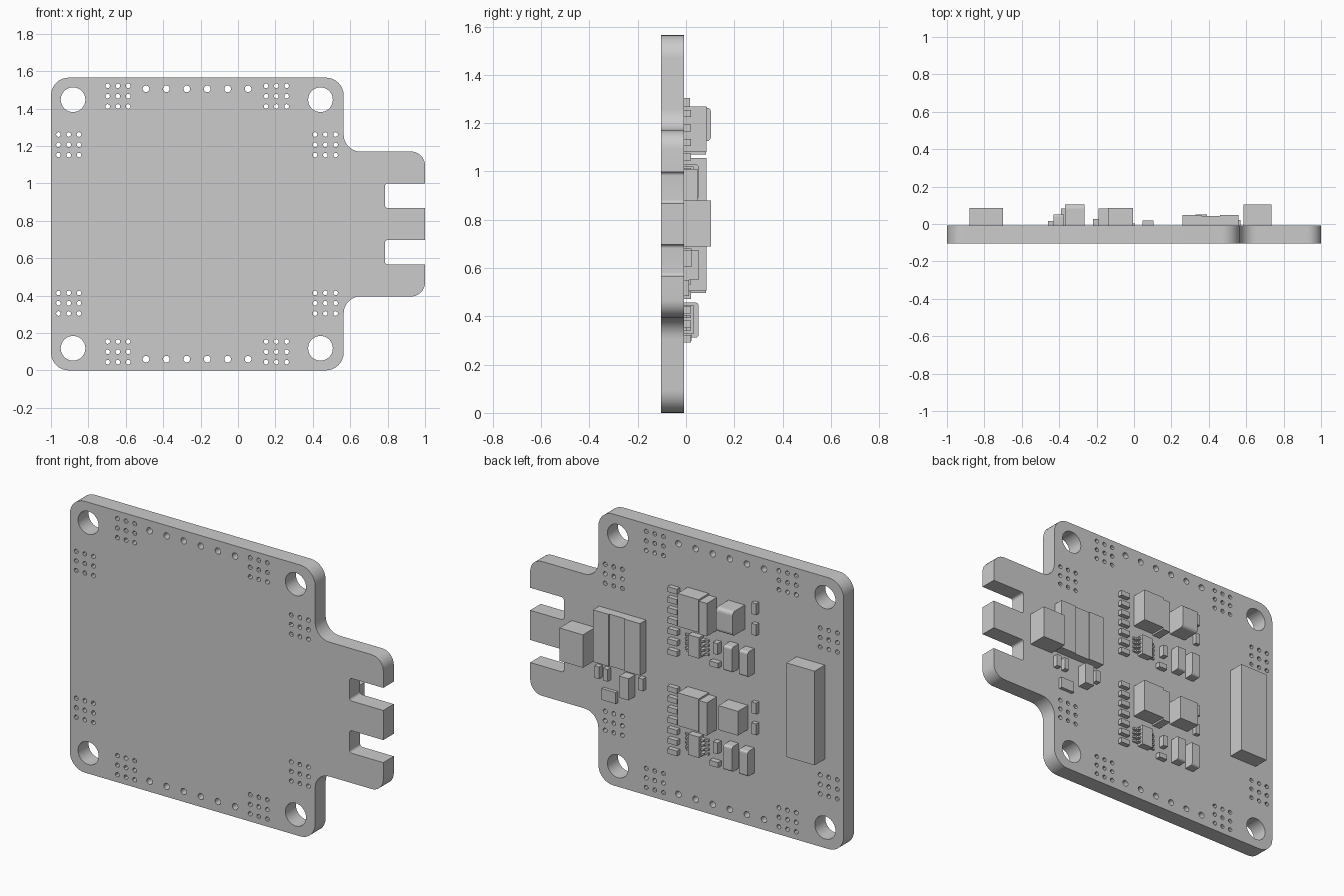
import bpy
import math
from mathutils import Vector

if "Cube" in bpy.data.objects:
    bpy.data.objects.remove(bpy.data.objects["Cube"])

BACK = -0.008      # mounting surface of the board
FRONT = -0.104
MID = 0.7825       # mirror height of the board
STEP = 0.573       # spacing of the two repeated circuits

grey = bpy.data.materials.new("plain_grey")
grey.use_nodes = True
grey.diffuse_color = (0.6, 0.6, 0.6, 1)
grey.node_tree.nodes["Principled BSDF"].inputs["Base Color"].default_value = (0.6, 0.6, 0.6, 1)


def box(name, x0, x1, z0, z1, height, base=0.0, bevel=0.0):
    """Block standing on the back of the board."""
    bpy.ops.mesh.primitive_cube_add(size=1)
    ob = bpy.context.object
    ob.name = name
    size = Vector((x1 - x0, height - base, z1 - z0))
    mid = Vector(((x0 + x1) / 2, BACK + (height + base) / 2, (z0 + z1) / 2))
    for v in ob.data.vertices:
        v.co = v.co * size + mid
    ob.data.materials.append(grey)
    if bevel:
        # round only the outer edges that run along x
        weight = ob.data.attributes.new("bevel_weight_edge", "FLOAT", "EDGE")
        for e in ob.data.edges:
            a, b = (ob.data.vertices[i].co for i in e.vertices)
            weight.data[e.index].value = float(min(a.y, b.y) > mid.y and abs(a.x - b.x) > 0.01)
        mod = ob.modifiers.new("outer_bevel", "BEVEL")
        mod.limit_method = "WEIGHT"
        mod.width = bevel
        mod.segments = 3
    return ob


def rounded(corners, steps=8):
    """Outline with each corner (x, z, radius) of a right-angled shape rounded."""
    pts = []
    for i, (x, z, r) in enumerate(corners):
        c = Vector((x, z))
        if not r:
            pts.append(c)
            continue
        u = (Vector(corners[i - 1][:2]) - c).normalized() * r
        w = (Vector(corners[(i + 1) % len(corners)][:2]) - c).normalized() * r
        for k in range(steps + 1):
            t = math.pi / 2 * k / steps
            pts.append(c + u * (1 - math.sin(t)) + w * (1 - math.cos(t)))
    return pts


def circle(x, z, r, n):
    return [Vector((x + r * math.cos(2 * math.pi * k / n), z + r * math.sin(2 * math.pi * k / n)))
            for k in range(n)]


# Board outline: lower half, mirrored upwards
lower = [(-1, 0, 0.095), (0.565, 0, 0.095), (0.565, 0.395, 0.09), (1, 0.395, 0.075),
         (1, 0.567, 0), (0.785, 0.567, 0.015), (0.785, 0.697, 0.015), (1, 0.697, 0)]
upper = [(x, 2 * MID - z, r) for x, z, r in reversed(lower)]
loops = [rounded(lower + upper)]

# Holes: mounting holes, a row of pads and blocks of nine vias, top and bottom
for flip in (False, True):
    holes = [(x, 1.447, 0.066, 32) for x in (-0.882, 0.441)]
    holes += [(-0.492 + 0.1092 * i, 1.505, 0.018, 16) for i in range(6)]
    for cx, cz in ((-0.642, 1.466), (0.205, 1.466), (-0.905, 1.206), (0.467, 1.206)):
        holes += [(cx + 0.055 * i, cz + 0.055 * j, 0.0125, 12)
                  for i in (-1, 0, 1) for j in (-1, 0, 1)]
    loops += [circle(x, 2 * MID - z if flip else z, r, n) for x, z, r, n in holes]

curve = bpy.data.curves.new("board_outline", "CURVE")
curve.dimensions = "2D"
curve.fill_mode = "BOTH"
curve.extrude = (BACK - FRONT) / 2
for loop in loops:
    spline = curve.splines.new("POLY")
    spline.points.add(len(loop) - 1)
    for p, c in zip(spline.points, loop):
        p.co = (c.x, c.y, 0, 1)
    spline.use_cyclic_u = True
curve.materials.append(grey)
board = bpy.data.objects.new("board", curve)
bpy.context.collection.objects.link(board)
board.location.y = (BACK + FRONT) / 2
board.rotation_euler.x = math.pi / 2
bpy.ops.object.select_all(action="DESELECT")
board.select_set(True)
bpy.context.view_layer.objects.active = board
bpy.ops.object.convert(target="MESH")
bpy.ops.object.shade_smooth_by_angle(angle=math.radians(30))

# Large single parts
box("long_connector", -0.88, -0.70, 0.512, 1.055, 0.093)
box("tall_block", 0.585, 0.735, 0.69, 0.88, 0.112)
box("wide_chip_left", 0.46, 0.56, 0.71, 1.01, 0.056)
box("wide_chip_middle", 0.36, 0.46, 0.71, 1.01, 0.05)
box("wide_chip_right", 0.26, 0.36, 0.71, 1.01, 0.056)

# Small parts near the tab
box("small_part_a", 0.54, 0.57, 0.605, 0.675, 0.03)
box("small_part_b", 0.485, 0.515, 0.605, 0.675, 0.03)
box("flat_part", 0.44, 0.53, 0.485, 0.55, 0.02)
box("square_part", 0.33, 0.39, 0.55, 0.675, 0.06)
box("small_part_c", 0.26, 0.29, 0.61, 0.68, 0.03)

# Two repeated circuits
for tag, dz in (("upper", 0), ("lower", -STEP)):
    def part(name, x0, x1, z0, z1, *more):
        return box(f"{tag}_{name}", x0, x1, z0 + dz, z1 + dz, *more)

    part("main_chip", -0.14, -0.005, 1.08, 1.27, 0.093)
    part("main_chip_side", -0.19, -0.14, 1.07, 1.26, 0.09)
    if dz == 0:
        part("inductor", -0.37, -0.265, 1.125, 1.265, 0.112, 0.0, 0.02)
    else:
        part("inductor", -0.39, -0.265, 1.125, 1.265, 0.092)
    for i, x in enumerate((-0.33, -0.43)):
        part(f"capacitor_{i}", x, x + 0.055, 0.885, 1.03, 0.06, 0.0, 0.012)
    part("resistor_tall", -0.22, -0.19, 0.95, 1.015, 0.035)
    part("resistor_wide", -0.22, -0.165, 0.87, 0.90, 0.03)
    for i, z in enumerate((1.24, 1.12)):
        part(f"edge_resistor_{i}", -0.46, -0.43, z, z + 0.065, 0.025)
    for i in range(7):
        part(f"row_resistor_{i}", 0.045, 0.105, 0.865 + 0.06 * i, 0.895 + 0.06 * i, 0.028)

    # Small chip with four legs on each side
    part("small_chip", -0.105, -0.035, 0.90, 1.02, 0.04)
    for i in range(4):
        z = 0.914 + 0.026 * i
        part(f"chip_leg_foot_{i}", -0.145, 0.005, z, z + 0.012, 0.012)
        part(f"chip_leg_shoulder_{i}", -0.125, -0.015, z, z + 0.012, 0.028, 0.01)
